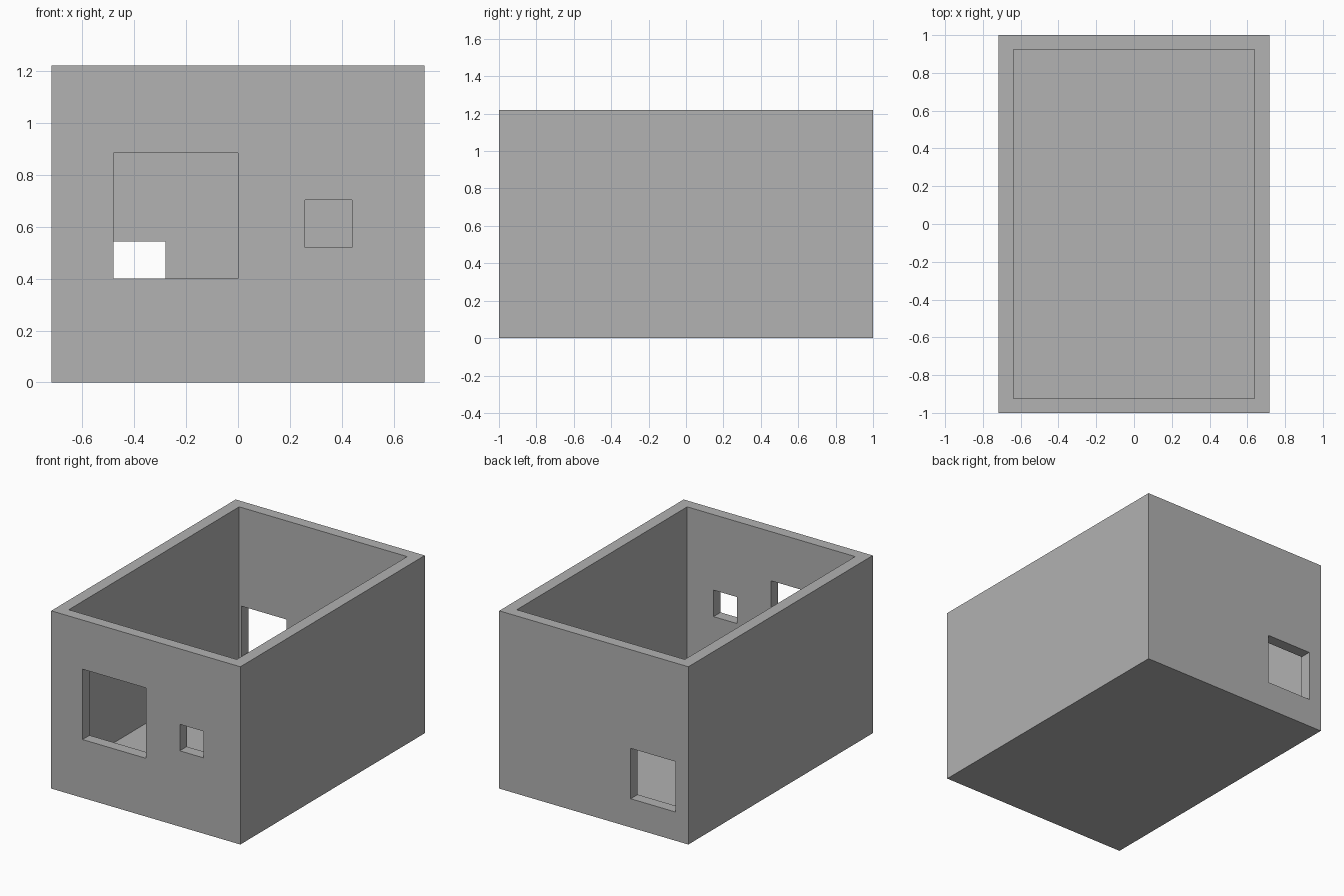
import bpy
from mathutils import Vector

cube = bpy.data.objects.get("Cube")
if cube:
    bpy.data.objects.remove(cube, do_unlink=True)

W, D, H = 0.718, 1.0, 1.22          # half width, half depth, height
SIDE, END, FLOOR = 0.08, 0.076, 0.12  # wall and floor thicknesses

grey = bpy.data.materials.new("plain_grey")
grey.use_nodes = True
colour = (0.445, 0.445, 0.445, 1)
grey.diffuse_color = colour
grey.node_tree.nodes["Principled BSDF"].inputs["Base Color"].default_value = colour


def box(name, low, high):
    """Axis-aligned box between two corners."""
    low, high = Vector(low), Vector(high)
    bpy.ops.mesh.primitive_cube_add(size=1, location=(low + high) / 2)
    obj = bpy.context.object
    obj.name = obj.data.name = name
    obj.scale = high - low
    bpy.ops.object.transform_apply(location=True, rotation=False, scale=True)
    obj.data.materials.append(grey)
    return obj


def cut(target, name, low, high):
    """Subtract a box from the target and discard the cutter."""
    cutter = box(name, low, high)
    cutter.hide_render = True
    mod = target.modifiers.new(name, 'BOOLEAN')
    mod.operation = 'DIFFERENCE'
    mod.solver = 'EXACT'
    mod.object = cutter
    bpy.context.view_layer.objects.active = target
    bpy.ops.object.modifier_apply(modifier=name)
    bpy.data.objects.remove(cutter, do_unlink=True)


# Open-topped room: solid block hollowed down to the floor
shell = box("room_shell", (-W, -D, 0), (W, D, H))
cut(shell, "interior", (SIDE - W, END - D, FLOOR), (W - SIDE, D - END, H + 0.2))

# Openings: name, wall direction, x range, z range
openings = [
    ("large_front_window", -1, (-0.48, 0.0), (0.40, 0.883)),
    ("small_front_window", -1, (0.258, 0.438), (0.52, 0.702)),
    ("back_window", 1, (-0.622, -0.28), (0.197, 0.543)),
]
for name, side, (x0, x1), (z0, z1) in openings:
    y0, y1 = sorted((side * (D - 2 * END), side * (D + END)))
    cut(shell, name, (x0, y0, z0), (x1, y1, z1))
